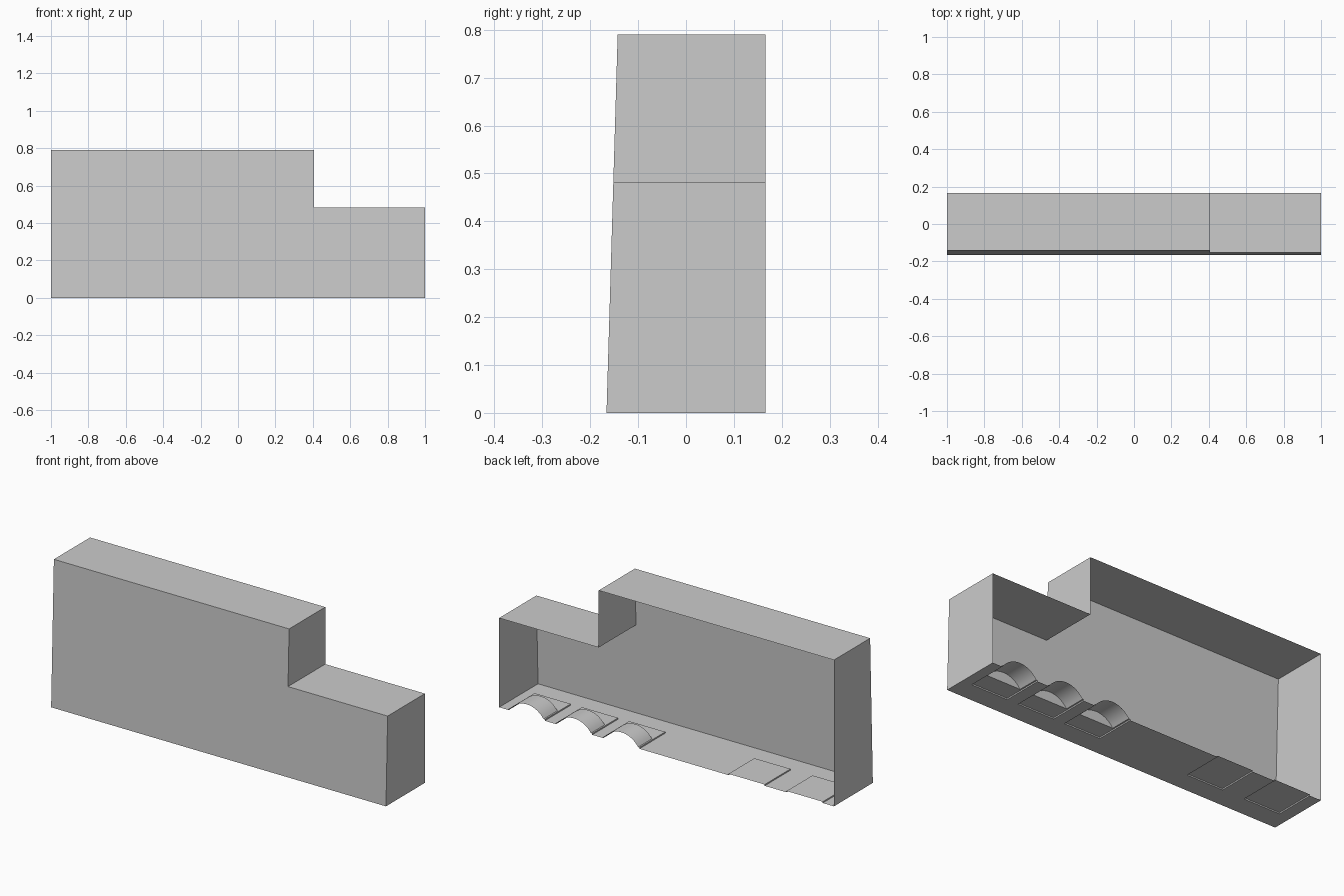
import bpy, bmesh, math

if "Cube" in bpy.data.objects:
    bpy.data.objects.remove(bpy.data.objects["Cube"])

BACK = 0.166            # open rear plane
WELL_FRONT = -0.055     # front end of the shallow wheel recesses
ARCH_FRONT = 0.048      # front end of the round arches
WELL_W, WELL_H = 0.108, 0.007
ARCH_W, ARCH_H = 0.1, 0.06
ARCHED = [0.835, 0.552, 0.27]
PLAIN = [-0.478, -0.825]


def front_y(z):
    # the front wall leans back slightly towards the top
    return -0.166 + 0.0295 * z


def finish(name, bm, smooth=False):
    bmesh.ops.remove_doubles(bm, verts=bm.verts, dist=1e-5)
    mesh = bpy.data.meshes.new(name)
    bm.to_mesh(mesh)
    bm.free()
    obj = bpy.data.objects.new(name, mesh)
    bpy.context.collection.objects.link(obj)
    if smooth:
        bpy.context.view_layer.objects.active = obj
        obj.select_set(True)
        bpy.ops.object.shade_smooth_by_angle(angle=math.radians(25))
        obj.select_set(False)
    return obj


def face(bm, pts):
    return bm.faces.new([bm.verts.new(p) for p in pts])


def sheet(bm, profile, y0, y1):
    # sweep an open XZ profile along y
    for (xa, za), (xb, zb) in zip(profile, profile[1:]):
        face(bm, [(xa, y0, za), (xa, y1, za), (xb, y1, zb), (xb, y0, zb)])


# Stepped shell: front wall, ends and roof, open at the back
outline = [(-1, 0), (-1, 0.79), (0.405, 0.79), (0.405, 0.482), (1, 0.482), (1, 0)]
bm = bmesh.new()
face(bm, [(x, front_y(z), z) for x, z in reversed(outline)])
for (xa, za), (xb, zb) in zip(outline, outline[1:]):
    face(bm, [(xa, front_y(za), za), (xa, BACK, za), (xb, BACK, zb), (xb, front_y(zb), zb)])
bmesh.ops.remove_doubles(bm, verts=bm.verts, dist=1e-5)
bmesh.ops.recalc_face_normals(bm, faces=bm.faces)
finish("body_shell", bm)

# Floor: full front strip plus the pieces between the wheel recesses
bm = bmesh.new()
sheet(bm, [(1, 0), (-1, 0)], front_y(0), WELL_FRONT)
edges = [-1]
for c in sorted(ARCHED + PLAIN):
    edges += [c - WELL_W, c + WELL_W]
edges.append(1)
for a, b in zip(edges[::2], edges[1::2]):
    sheet(bm, [(b, 0), (a, 0)], WELL_FRONT, BACK)
finish("floor", bm)


def wheel_well(name, c, arched):
    bm = bmesh.new()
    left, right = c - WELL_W, c + WELL_W
    flat = [(right, 0), (right, WELL_H), (left, WELL_H), (left, 0)]
    # shallow recess with its front wall
    sheet(bm, flat, WELL_FRONT, ARCH_FRONT if arched else BACK)
    face(bm, [(x, WELL_FRONT, z) for x, z in flat])
    if arched:
        # circular segment rising above the recess, capped at its front end
        rise = ARCH_H - WELL_H
        r = (ARCH_W ** 2 + rise ** 2) / (2 * rise)
        half = math.asin(ARCH_W / r)
        n = 16
        arc = []
        for i in range(n + 1):
            t = half - 2 * half * i / n
            arc.append((c + r * math.sin(t), ARCH_H - r + r * math.cos(t)))
        sheet(bm, flat[:2] + arc + flat[2:], ARCH_FRONT, BACK)
        face(bm, [(x, ARCH_FRONT, z) for x, z in arc])
    finish(name, bm, smooth=True)


# Three arched wells at the low end, two plain recesses at the tall end
for i, c in enumerate(ARCHED):
    wheel_well(f"wheel_arch_{i + 1}", c, True)
for i, c in enumerate(PLAIN):
    wheel_well(f"floor_recess_{i + 1}", c, False)
